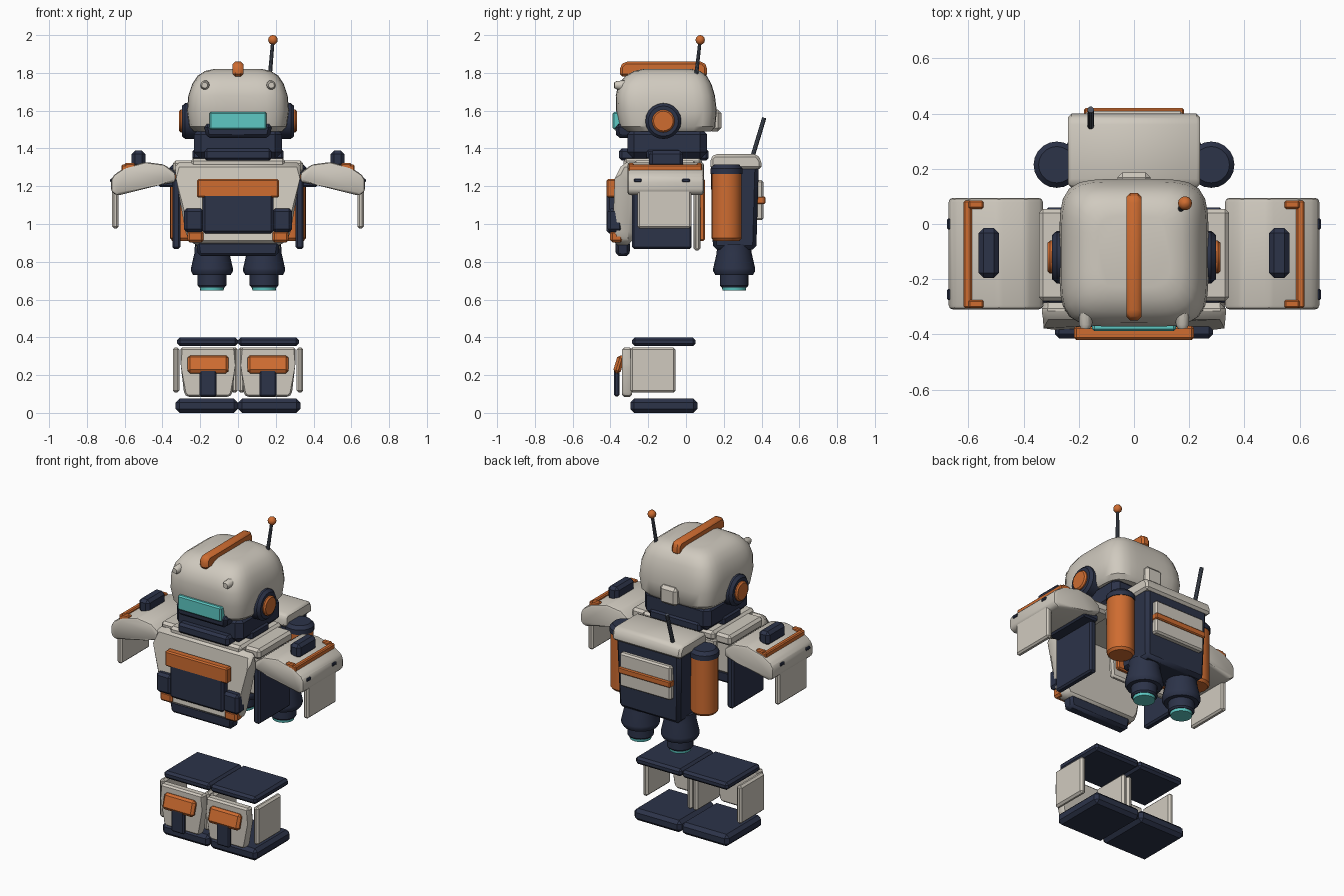
import bpy, bmesh, math
from mathutils import Vector, Matrix

if "Cube" in bpy.data.objects:
    bpy.data.objects.remove(bpy.data.objects["Cube"])


def material(name, rgb):
    m = bpy.data.materials.new(name)
    m.diffuse_color = (*rgb, 1)
    m.use_nodes = True
    m.node_tree.nodes["Principled BSDF"].inputs["Base Color"].default_value = m.diffuse_color
    return m


CREAM = material("warm_white", (0.63, 0.59, 0.52))
NAVY = material("navy", (0.025, 0.033, 0.066))
ORANGE = material("orange", (0.62, 0.15, 0.03))
TEAL = material("teal", (0.11, 0.58, 0.55))
GREY = material("slate_grey", (0.075, 0.09, 0.12))


def finish(name, bm, mat, mirror=False):
    bmesh.ops.recalc_face_normals(bm, faces=bm.faces[:])
    me = bpy.data.meshes.new(name)
    bm.to_mesh(me)
    bm.free()
    me.materials.append(mat)
    ob = bpy.data.objects.new(name, me)
    bpy.context.collection.objects.link(ob)
    if mirror:
        ob.modifiers.new("mirror", 'MIRROR').use_mirror_merge = False
    return ob


def chamfer(bm, size, segments=1):
    if size:
        bmesh.ops.bevel(bm, geom=bm.edges[:], offset=size, segments=segments,
                        profile=0.5, affect='EDGES', clamp_overlap=True)


def box(name, x, y, z, mat, bevel=0.01, mirror=False, low=(1, 1), rx=0.0, segments=1):
    """Box between ranges; low scales the bottom face, rx tilts it about x."""
    bm = bmesh.new()
    bmesh.ops.create_cube(bm, size=1)
    c = Vector([(r[0] + r[1]) / 2 for r in (x, y, z)])
    d = [r[1] - r[0] for r in (x, y, z)]
    for v in bm.verts:
        s = low if v.co.z < 0 else (1, 1)
        v.co = Vector((v.co.x * d[0] * s[0], v.co.y * d[1] * s[1], v.co.z * d[2]))
    chamfer(bm, bevel, segments)
    bmesh.ops.transform(bm, verts=bm.verts[:],
                        matrix=Matrix.Translation(c) @ Matrix.Rotation(rx, 4, 'X'))
    return finish(name, bm, mat, mirror)


def prism(name, pts, axis, lo, hi, mat, bevel=0.01, mirror=False, segments=1):
    """Extrude a profile: axis 'y' takes (x, z) points, axis 'x' takes (y, z)."""
    bm = bmesh.new()
    put = (lambda p, t: (p[0], t, p[1])) if axis == 'y' else (lambda p, t: (t, p[0], p[1]))
    a = [bm.verts.new(put(p, lo)) for p in pts]
    b = [bm.verts.new(put(p, hi)) for p in pts]
    bm.faces.new(a)
    bm.faces.new(b[::-1])
    for i in range(len(pts)):
        j = (i + 1) % len(pts)
        bm.faces.new((a[i], b[i], b[j], a[j]))
    chamfer(bm, bevel, segments)
    return finish(name, bm, mat, mirror)


def lathe(name, start, direction, rings, mat, n=20, mirror=False):
    """Round part from (distance, radius) rings along a direction."""
    bm = bmesh.new()
    q = Vector(direction).to_track_quat('Z', 'Y')
    loops = []
    for d, r in rings:
        loops.append([bm.verts.new(Vector(start) + q @ Vector((
            r * math.cos(math.tau * k / n), r * math.sin(math.tau * k / n), d))) for k in range(n)])
    for a, b in zip(loops, loops[1:]):
        for k in range(n):
            bm.faces.new((a[k], a[(k + 1) % n], b[(k + 1) % n], b[k]))
    bm.faces.new(loops[0])
    bm.faces.new(loops[-1])
    return finish(name, bm, mat, mirror)


def helmet():
    """Rounded-square rings stacked up in z."""
    rings = [(1.49, .235, -.32, .135), (1.515, .258, -.352, .155), (1.60, .27, -.37, .163),
             (1.68, .263, -.372, .153), (1.74, .243, -.358, .135), (1.785, .213, -.32, .11),
             (1.81, .175, -.275, .075), (1.82, .13, -.23, .03)]
    bm, loops, n = bmesh.new(), [], 48
    for z, hx, y0, y1 in rings:
        cy, hy = (y0 + y1) / 2, (y1 - y0) / 2
        ring = []
        for k in range(n):
            c, s = math.cos(math.tau * k / n), math.sin(math.tau * k / n)
            f = (abs(c) ** 5 + abs(s) ** 5) ** (-1 / 5)
            ring.append(bm.verts.new((hx * f * c, cy + hy * f * s, z)))
        loops.append(ring)
    for a, b in zip(loops, loops[1:]):
        for k in range(n):
            bm.faces.new((a[k], a[(k + 1) % n], b[(k + 1) % n], b[k]))
    bm.faces.new(loops[0])
    bm.faces.new(loops[-1])
    return finish("helmet", bm, CREAM)


# Head
helmet()
prism("helmet_crest", [(-.35, 1.78), (-.35, 1.835), (-.325, 1.86), (.09, 1.86), (.112, 1.835),
                       (.112, 1.78)], 'x', -.028, .028, ORANGE, .014)
box("visor", (-.152, .152), (-.388, -.34), (1.50, 1.592), TEAL, .008)
box("visor_frame", (-.182, .182), (-.375, -.25), (1.455, 1.53), NAVY, .018, low=(.92, .9))
box("jaw", (-.232, .232), (-.31, .11), (1.345, 1.51), NAVY, .035)
box("front_collar", (-.178, .178), (-.355, -.27), (1.335, 1.40), NAVY, .015)
box("back_collar", (-.178, .178), (.06, .12), (1.335, 1.40), NAVY, .015)
box("side_collar", (.19, .242), (-.21, -.03), (1.34, 1.395), NAVY, .012, True)
lathe("ear_disc", (.22, -.12, 1.545), (1, 0, 0), [(0, .095), (.06, .095), (.077, .08)], NAVY, 20, True)
lathe("ear_cap", (.25, -.12, 1.545), (1, 0, 0), [(0, .06), (.054, .06), (.063, .052)], ORANGE, 20, True)
lathe("head_lamp", (.172, -.29, 1.735), (.05, -1, 0), [(0, .027), (.075, .024), (.09, .016)], CREAM, 10, True)
box("helmet_rear_box", (-.06, .06), (.12, .187), (1.49, 1.605), CREAM, .018)
lathe("antenna_rod", (.168, .053, 1.78), (.017, .022, .195), [(0, .011), (.19, .009)], GREY, 10)
lathe("antenna_ball", (.185, .075, 1.9745), (0, 0, 1),
      [(.0255 * math.sin(math.radians(a)), .0255 * math.cos(math.radians(a)))
       for a in (-85, -60, -30, 0, 30, 60, 85)], ORANGE, 14)

# Torso shell
front = prism("chest_plate", [(-.335, 1.325), (.335, 1.325), (.328, 1.24), (.275, .94), (.245, .89),
                              (-.245, .89), (-.275, .94), (-.328, 1.24)], 'y', -.388, -.285, CREAM, .022)
for v in front.data.vertices:                       # lean the top edge back
    if v.co.z > 1.22:
        v.co.y += min(.05, (v.co.z - 1.22) * .5) if v.co.y < -.33 else 0
box("waist_plate", (-.222, .222), (-.375, -.295), (.83, .91), NAVY, .015, low=(.95, .9))
box("torso_top", (-.25, .25), (-.33, .085), (1.29, 1.348), CREAM, .015)
box("shoulder_plate", (.20, .345), (-.28, .055), (1.27, 1.335), CREAM, .015, True)
box("back_plate", (-.26, .26), (.04, .078), (.86, 1.30), CREAM, .012, low=(.85, 1))
box("back_strap", (.08, .2), (.07, .10), (.91, 1.24), ORANGE, .008, True)

# Chest details
box("chest_stripe", (-.217, .217), (-.42, -.37), (1.14, 1.237), ORANGE, .008)
box("chest_pack", (-.188, .188), (-.42, -.36), (.95, 1.162), NAVY, .014)
box("side_pouch", (.18, .287), (-.415, -.335), (.957, 1.082), NAVY, .016, True)
box("pouch_tab", (.182, .268), (-.402, -.335), (.903, .965), ORANGE, .012, True)

# Shoulders and arm panels
prism("shoulder_armour", [(.33, 1.27), (.39, 1.315), (.49, 1.328), (.60, 1.298), (.655, 1.262),
                          (.672, 1.235), (.672, 1.17), (.64, 1.15), (.42, 1.205), (.33, 1.222)],
      'y', -.31, .095, CREAM, .022, True, 2)
box("shoulder_trim", (.588, .618), (-.305, .085), (1.272, 1.314), ORANGE, .006, True)
for i, y in enumerate(((-.305, -.275), (.055, .085))):
    box("shoulder_trim_end_%d" % i, (.545, .60), y, (1.28, 1.322), ORANGE, .006, True)
box("shoulder_vent", (.49, .563), (-.195, -.015), (1.30, 1.388), NAVY, .018, True)
for i, y in enumerate((-.255, .0)):
    box("shoulder_clip_%d" % i, (.64, .677), (y - .02, y + .02), (1.222, 1.24), NAVY, .004, True)
box("outer_arm_panel", (.632, .667), (-.257, .028), (.977, 1.19), CREAM, .01, True)
box("inner_arm_panel", (.305, .348), (-.285, .03), (.868, 1.24), NAVY, .01, True)
box("arm_bracket", (.31, .42), (-.27, .055), (1.195, 1.237), NAVY, .01, True)

# Backpack
box("backpack_body", (-.225, .225), (.13, .385), (.865, 1.31), NAVY, .02, low=(.94, .9))
prism("backpack_lid", [(.13, 1.29), (.40, 1.29), (.40, 1.335), (.375, 1.37), (.15, 1.37), (.13, 1.35)],
      'x', -.24, .24, CREAM, .014)
box("backpack_panel", (-.178, .178), (.36, .41), (1.02, 1.232), CREAM, .01)
box("backpack_stripe", (-.182, .182), (.36, .42), (1.105, 1.145), ORANGE, .006)
lathe("tank", (.28, .215, .91), (0, 0, 1), [(0, .068), (.015, .08), (.37, .08)], ORANGE, 20, True)
lathe("tank_cap", (.28, .215, 1.265), (0, 0, 1), [(0, .084), (.03, .084), (.05, .066)], NAVY, 20, True)
lathe("backpack_antenna", (-.157, .35, 1.35), (0, .065, .215), [(0, .012), (.222, .012)], GREY, 10)
lathe("thruster", (.138, .255, .665), (0, 0, 1),
      [(0, .068), (.01, .076), (.065, .076), (.066, .1), (.085, .111), (.1, .111), (.18, .093), (.23, .09)],
      NAVY, 20, True)
lathe("thruster_glow", (.138, .255, .648), (0, 0, 1), [(0, .062), (.03, .066)], TEAL, 20, True)

# Legs and feet shells
box("thigh_slab", (.001, .322), (-.285, .05), (.353, .40), NAVY, .014, True)
box("sole", (.001, .33), (-.295, .06), (0, .075), NAVY, .02, True)
prism("shin_plate", [(.012, .345), (.306, .345), (.303, .25), (.285, .10), (.27, .085), (.045, .085),
                     (.03, .10), (.014, .25)], 'y', -.338, -.285, CREAM, .015, True)
box("outer_leg_panel", (.31, .345), (-.295, -.055), (.107, .347), CREAM, .012, True)
box("inner_leg_panel", (.002, .036), (-.295, -.055), (.107, .347), CREAM, .012, True)
box("knee_guard", (.05, .267), (-.375, -.335), (.208, .305), ORANGE, .014, True, rx=-.3)
box("shin_strip", (.113, .203), (-.38, -.352), (.087, .245), NAVY, .008, True)

# Smooth the rounded parts, keep chamfers crisp
for ob in bpy.context.scene.objects:
    ob.select_set(True)
    bpy.context.view_layer.objects.active = ob
bpy.ops.object.shade_smooth_by_angle(angle=math.radians(35))
